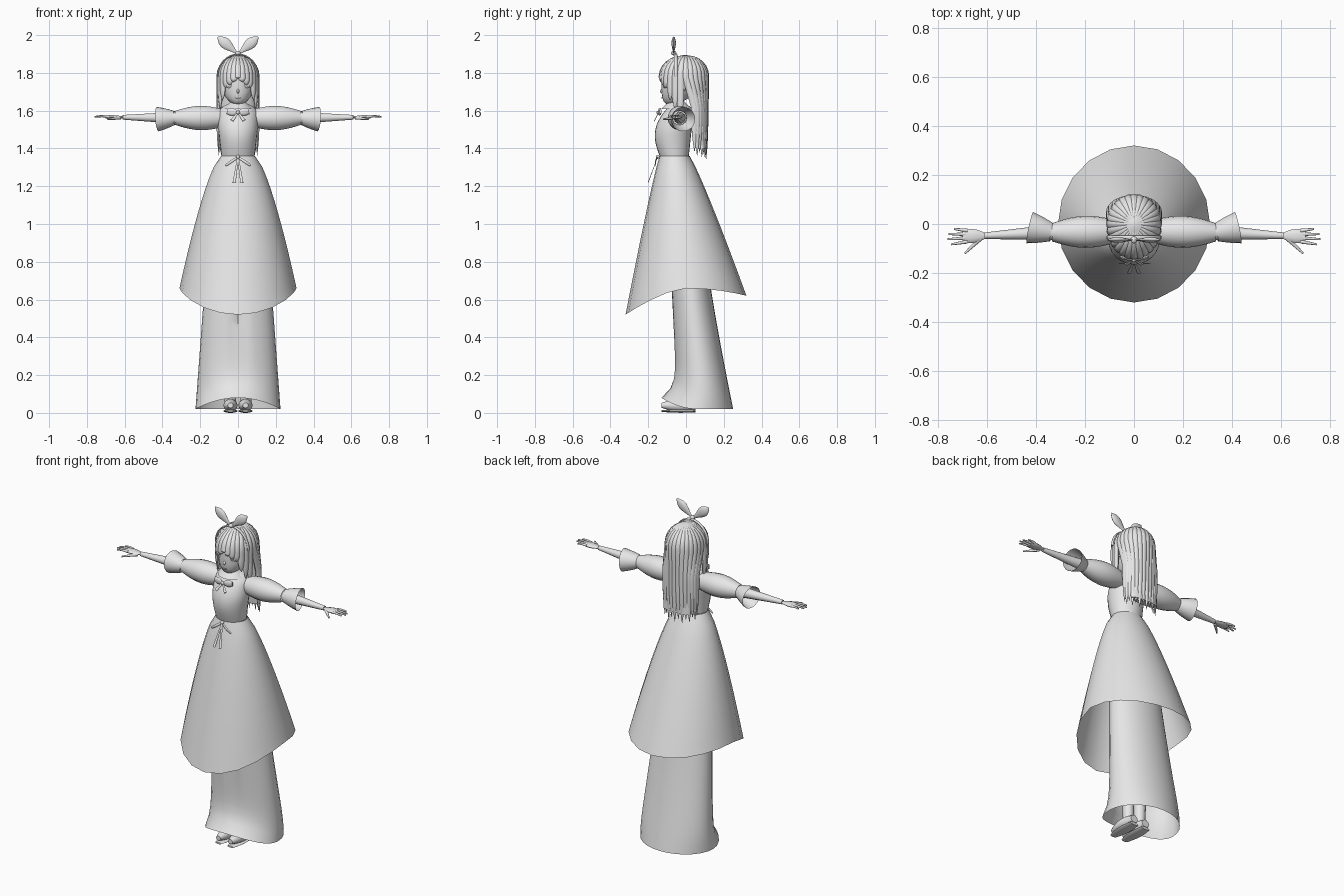
import bpy, bmesh, math
from mathutils import Vector

cube = bpy.data.objects.get("Cube")
if cube:
    bpy.data.objects.remove(cube, do_unlink=True)

GREY = (0.8, 0.8, 0.8, 1)
mat = bpy.data.materials.new("plain grey")
mat.use_nodes = True
mat.diffuse_color = GREY
mat.node_tree.nodes["Principled BSDF"].inputs["Base Color"].default_value = GREY
parts = []
X, Y, Z = Vector((1, 0, 0)), Vector((0, 1, 0)), Vector((0, 0, 1))


def mix(a, b, t):
    return a + (b - a) * t


def circle(count):
    return [math.tau * i / count for i in range(count)]


def steps(count):
    return [i / count for i in range(count + 1)]


def skin(name, rings, caps=True, mirror=False):
    """Join closed rings of points into one surface."""
    bm = bmesh.new()
    rings = [[bm.verts.new(p) for p in ring] for ring in rings]
    for low, high in zip(rings, rings[1:]):
        for i in range(len(low)):
            bm.faces.new((low[i - 1], low[i], high[i], high[i - 1]))
    if caps:
        bm.faces.new(rings[0])
        bm.faces.new(rings[-1])
    bmesh.ops.recalc_face_normals(bm, faces=bm.faces)
    mesh = bpy.data.meshes.new(name)
    bm.to_mesh(mesh)
    bm.free()
    mesh.materials.append(mat)
    part = bpy.data.objects.new(name, mesh)
    bpy.context.collection.objects.link(part)
    if mirror:
        part.modifiers.new("Mirror", "MIRROR").use_mirror_merge = False
    parts.append(part)


def oval(half_width, front, back, height, count=24):
    """Level ring; height is a rule on how far a point faces the front."""
    return [(half_width * math.sin(a), mix(back, front, (1 + math.cos(a)) / 2), height(math.cos(a)))
            for a in circle(count)]


def tube(name, path, side, flat=1.0, count=10, caps=True, mirror=False):
    """Tube along (point, radius) pairs; side is its wide direction."""
    rings = []
    for i, (point, radius) in enumerate(path):
        ahead = path[min(i + 1, len(path) - 1)][0] - path[max(i - 1, 0)][0]
        ahead.normalize()
        wide = (side - ahead * side.dot(ahead)).normalized()
        thin = ahead.cross(wide) * flat
        rings.append([point + radius * (wide * math.cos(a) + thin * math.sin(a)) for a in circle(count)])
    skin(name, rings, caps, mirror)


def strand(name, start, end, radii, side, bulge=0, flat=1.0, bend=(0, 0, 0), skew=1, **options):
    """Tapered or bulging tube from start to end, bent sideways in the middle."""
    path = []
    for t in steps(10):
        swell = math.sin(math.pi * t ** skew)
        point = Vector(start).lerp(Vector(end), t) + Vector(bend) * swell
        path.append((point, mix(*radii, t) + bulge * swell))
    tube(name, path, side, flat, **options)


def ball(name, centre, size, mirror=False, chin=0):
    """Ellipsoid; chin pushes its lower end forward."""
    rings = []
    for t in steps(12):
        c = math.cos(math.pi * t)
        s = max(math.sin(math.pi * t), 0.02)
        lean = chin * min(c, 0) ** 2
        rings.append([Vector(centre) + Vector((size[0] * s * math.cos(a), size[1] * s * math.sin(a) - lean,
                                               size[2] * c)) for a in circle(20)])
    skin(name, rings, True, mirror)


# Long overskirt with a dipping front hem
WAIST = 1.36


def overskirt_hem(front):
    return 0.66 - (0.14 * front ** 1.5 if front > 0 else 0.04 * front ** 2)


skin("overskirt", [oval(mix(0.09, 0.31, t ** 0.7), mix(-0.14, -0.32, t ** 0.9), mix(0.02, 0.32, t ** 0.9),
                        lambda front: mix(WAIST, overskirt_hem(front), t), 20) for t in steps(12)], caps=False)


# Straight underskirt with a flicked front hem and a centre fold
def underskirt_hem(front):
    return 0.02 + 0.06 * max(front, 0) ** 2


rings = []
for t in steps(16):
    ring = oval(mix(0.16, 0.225, t), mix(-0.09, -0.05, t) - 0.08 * t ** 14, mix(0.1, 0.25, t ** 1.2),
                lambda front: mix(0.9, underskirt_hem(front), t), 28)
    x, y, z = ring[0]
    ring[0] = (x, y + 0.05 * (1 - t), z)
    rings.append(ring)
skin("underskirt", rings, caps=False)

# Legs and shoes
strand("legs", (0.05, 0, 0.8), (0.04, 0, 0.05), (0.05, 0.03), X, mirror=True)
strand("shoes", (0.04, -0.13, 0.04), (0.04, 0.05, 0.04), (0.015, 0.025), X, 0.018, 0.9, mirror=True)
strand("shoe_soles", (0.04, -0.13, 0.01), (0.04, 0.05, 0.01), (0.02, 0.03), X, 0.014, 0.25, mirror=True)

# Bodice: swelling bust that closes in over the shoulders
rings = []
for t in steps(12):
    bust = math.sin(math.pi * min(t * 1.1, 1))
    close = max(0, t - 0.8) * 5
    rings.append(oval(mix(mix(0.088, 0.105, min(t * 2, 1)), 0.035, close ** 2), mix(-0.14, -0.08, t ** 3) - 0.03 * bust,
                      mix(mix(0.015, 0.045, t), -0.02, close ** 2), lambda front: mix(WAIST, 1.645, t)))
skin("bodice", rings)
strand("neck", (0, -0.04, 1.58), (0, -0.05, 1.68), (0.03, 0.03), X, count=16)
skin("collar", [oval(mix(0.036, 0.08, t), mix(-0.09, -0.13, t), mix(-0.01, 0.03, t),
                     lambda front: 1.65 - 0.04 * t) for t in steps(3)], caps=False)

# Puffed sleeves with flared cuffs
ELBOW = (0.335, -0.034, 1.562)
strand("puffed_sleeves", (0.07, -0.03, 1.56), ELBOW, (0.045, 0.037), Y, 0.024, count=18, caps=False, mirror=True)
strand("cuffs", ELBOW, (0.425, -0.015, 1.555), (0.037, 0.065), Y, 0.002, count=18, caps=False, mirror=True)

# Arms and hands
WRIST = (0.61, -0.048, 1.565)
strand("forearms", ELBOW, WRIST, (0.032, 0.013), Y, mirror=True)
strand("palms", WRIST, (0.7, -0.05, 1.567), (0.013, 0.024), Y, 0.01, 0.36, mirror=True)
for i, finger in enumerate(("little", "ring", "middle", "index")):
    reach = 0.76 - 0.009 * (i - 1.7) ** 2
    strand(finger + "_fingers", (0.68, -0.027 - 0.015 * i, 1.568), (reach, -0.02 - 0.021 * i, 1.568),
           (0.008, 0.004), Y, bend=Z * 0.003, mirror=True)
strand("thumbs", (0.625, -0.058, 1.562), (0.69, -0.12, 1.555), (0.01, 0.004), Y, mirror=True)

# Head and face
ball("head", (0, -0.03, 1.76), (0.09, 0.1, 0.13), chin=0.05)
ball("ears", (0.088, -0.02, 1.73), (0.01, 0.02, 0.03), True)
ball("eyes", (0.043, -0.112, 1.738), (0.02, 0.007, 0.02), True)
ball("irises", (0.042, -0.117, 1.738), (0.01, 0.005, 0.015), True)
for feature, height in (("eyelids", 1.75), ("eyebrows", 1.78)):
    strand(feature, (0.02, -0.125, height), (0.066, -0.105, height), (0.001, 0.001), Z, 0.002,
           bend=(0, -0.006, 0.009), mirror=True)
strand("nose", (0, -0.125, 1.715), (0, -0.128, 1.693), (0.003, 0.003), X, 0.004, bend=Y * -0.004)
strand("mouth", (-0.015, -0.125, 1.668), (0.015, -0.125, 1.668), (0.001, 0.001), Z, 0.002, bend=Y * -0.004)

# Scalp and the inner layer of the long hair
CROWN = 1.78
ball("scalp", (0, -0.005, CROWN), (0.097, 0.105, 0.115))
skin("hair_backing", [oval(0.09, mix(0, 0.06, t), mix(0.1, 0.11, t), lambda front: mix(CROWN, 1.4, t))
                      for t in steps(4)])


def hair_lock(name, angle, tip, pull):
    """Lock running over the crown and then down, drawn back behind the shoulders."""
    out, back = math.sin(angle), math.cos(angle)
    path = []

    def add(radius, height, width, drawn):
        y = radius * back * (1.2 if back < 0 else 1)
        path.append((Vector((0.92 * radius * out, mix(y, 0.1, drawn), height)), width))

    for t in steps(6)[:-1]:
        arc = mix(0.1, math.pi / 2, t)
        add(0.11 * math.sin(arc), CROWN + 0.11 * math.cos(arc), 0.02 * math.sin(arc) ** 0.7, 0)
    for t in steps(10):
        add(mix(0.11, 0.113, t), mix(CROWN, tip, t), mix(0.02, 0.001, t ** 4), pull * min(1, t * 2.5))
    tube(name, path, Vector((back, -out, 0)), 0.65, 8)


# Back hair, face-framing locks and fringe, chosen by the way each one faces
for i, angle in enumerate(circle(28)):
    back, out = math.cos(angle), abs(math.sin(angle))
    if back > -0.15:
        hair_lock("back_hair_lock", angle, 1.345 + 0.02 * (i % 2) + 0.02 * out ** 3, 0.45)
    elif back > -0.7:
        hair_lock("side_hair_lock", angle, 1.5 - 0.25 * back, 0)
    else:
        hair_lock("fringe_lock", angle, 1.77 - 0.08 * out, 0)

# Headband with a two-eared bow
tube("headband", [(Vector((0.108 * math.cos(a), -0.055, CROWN + 0.118 * math.sin(a))), 0.009)
                  for a in circle(32)[:17]], Y, 0.5)
strand("bow_ears", (0, -0.065, 1.9), (0.107, -0.065, 1.99), (0.006, 0.003), Vector((-0.65, 0, 0.75)), 0.025, 0.4,
       skew=1.6, mirror=True)
ball("bow_knot", (0, -0.065, 1.905), (0.014, 0.014, 0.012))

# Chest bow
strand("chest_bow_loops", (0, -0.145, 1.59), (0.058, -0.135, 1.597), (0.006, 0.014), Z, 0.01, 0.4, mirror=True)
strand("chest_bow_tails", (0, -0.145, 1.59), (0.032, -0.166, 1.548), (0.004, 0.009), X, 0, 0.25, mirror=True)
ball("chest_bow_knot", (0, -0.146, 1.59), (0.01, 0.01, 0.01))

# Waist ribbon
KNOT = (0, -0.15, 1.355)
strand("waist_bow_loops", KNOT, (0.066, -0.16, 1.31), (0.004, 0.005), X + Z, 0.003, 0.3,
       bend=Y * -0.006, mirror=True)
strand("waist_bow_tails", KNOT, (0.02, -0.2, 1.22), (0.004, 0.008), X, 0, 0.25, mirror=True)
ball("waist_bow_knot", KNOT, (0.01, 0.01, 0.01))

# Smooth shading with sharp edges kept
bpy.ops.object.select_all(action="DESELECT")
for part in parts:
    part.select_set(True)
bpy.context.view_layer.objects.active = parts[0]
bpy.ops.object.shade_smooth_by_angle(angle=math.radians(50))
